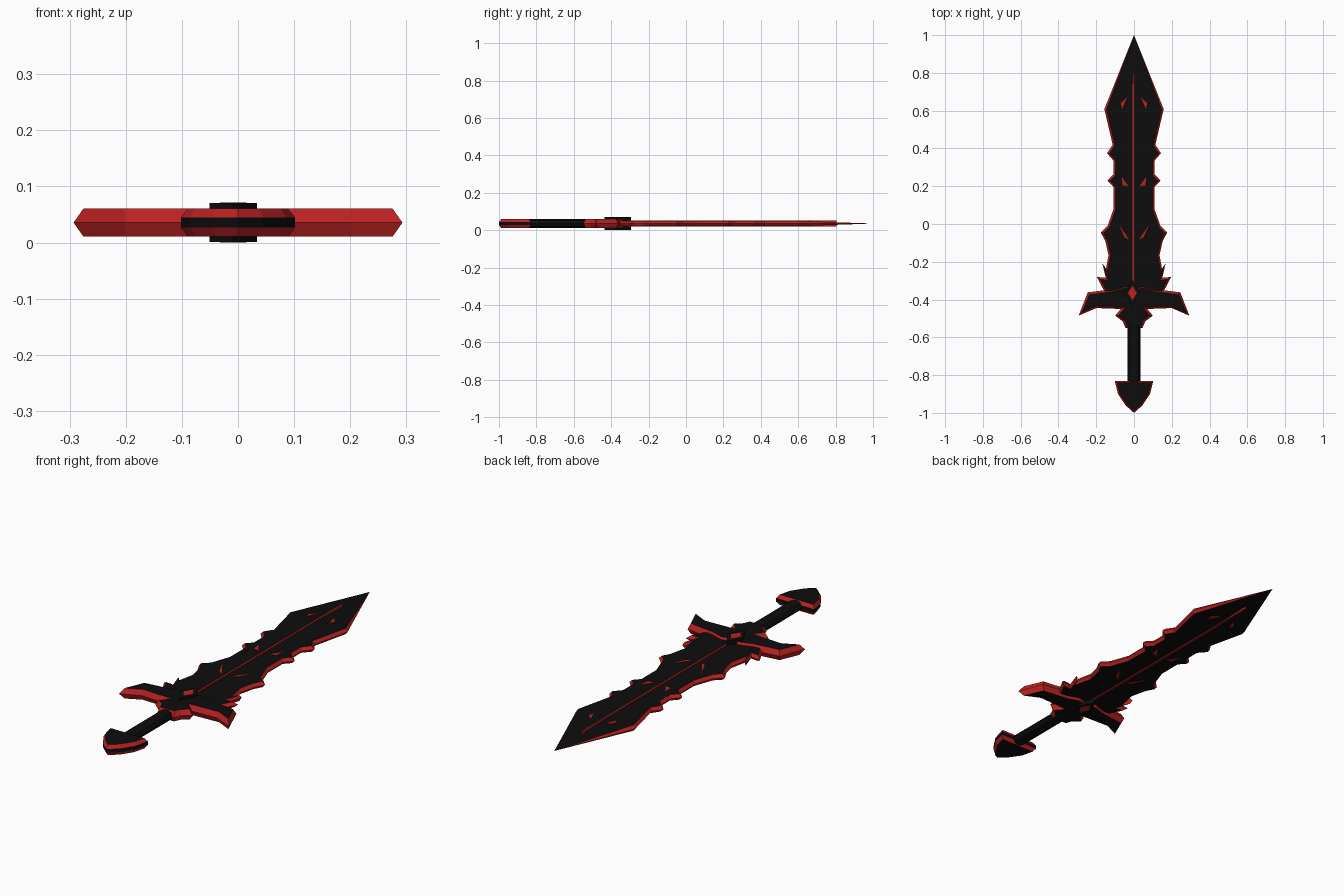
import bpy, bmesh
from mathutils import Vector

if "Cube" in bpy.data.objects:
    bpy.data.objects.remove(bpy.data.objects["Cube"])

MID = 0.0355  # height of the sword's middle plane


def material(name, rgb):
    m = bpy.data.materials.new(name)
    m.use_nodes = True
    m.diffuse_color = (*rgb, 1)
    m.node_tree.nodes["Principled BSDF"].inputs["Base Color"].default_value = (*rgb, 1)
    return m


BLACK = material("black", (0.004, 0.004, 0.004))
RED = material("red", (0.5, 0.016, 0.016))


def mirrored(half):
    """Close a right-hand half outline, listed from blade end to pommel end."""
    left = [(-x, y) for x, y in reversed(half) if x > 0]
    return list(reversed(half + left))


def inset_outline(pts, d, keep_y):
    """Move each corner inward along its mitre; corners past keep_y stay."""
    out = []
    for i, p in enumerate(pts):
        a, b, c = Vector(pts[i - 1]), Vector(p), Vector(pts[(i + 1) % len(pts)])
        e, f = (b - a).normalized(), (c - b).normalized()
        n, m = Vector((e.y, -e.x)), Vector((f.y, -f.x))
        out.append(b if b.y > keep_y else b - (n + m) * d / max(1 + n.dot(m), 0.4))
    return out


def slab(name, pts, half, inset=0.0, band=0.0, rim=RED, face=BLACK,
         z=MID, taper_from=None):
    """Flat plate with bevelled rim; the middle band and flats take the face colour."""
    bm = bmesh.new()
    keep = 0.95 if taper_from is not None else 9
    inner = inset_outline(pts, inset, keep)
    levels = [(-half, inner), (half, inner)]
    if inset:
        levels[1:1] = [(-band, pts), (band, pts)] if band else [(0, pts)]
    loops = [[bm.verts.new((p[0], p[1], h)) for p in ring] for h, ring in levels]
    n = len(pts)
    bm.faces.new(loops[0][::-1])
    bm.faces.new(loops[-1])
    for lo, hi in zip(loops, loops[1:]):
        for i in range(n):
            j = (i + 1) % n
            f = bm.faces.new((lo[i], lo[j], hi[j], hi[i]))
            f.material_index = 0 if band and lo is loops[1] else 1
    # Thin the point down to an edge
    if taper_from is not None:
        bmesh.ops.bisect_plane(bm, geom=bm.verts[:] + bm.edges[:] + bm.faces[:],
                               plane_co=(0, taper_from, 0), plane_no=(0, 1, 0))
        for v in bm.verts:
            if v.co.y > taper_from:
                v.co.z *= (1 - v.co.y) / (1 - taper_from)
        bmesh.ops.remove_doubles(bm, verts=bm.verts[:], dist=1e-5)
    bmesh.ops.recalc_face_normals(bm, faces=bm.faces[:])
    mesh = bpy.data.meshes.new(name)
    bm.to_mesh(mesh)
    bm.free()
    mesh.materials.append(face)
    mesh.materials.append(rim)
    ob = bpy.data.objects.new(name, mesh)
    ob.location.z = z
    bpy.context.collection.objects.link(ob)
    return ob


# Blade with notched edges and barbs at its root
blade = [(0, 1), (0.157, 0.608), (0.113, 0.42), (0.143, 0.375), (0.108, 0.335),
         (0.108, 0.265), (0.14, 0.23), (0.108, 0.195), (0.108, 0.08), (0.14, -0.01),
         (0.176, -0.045), (0.152, -0.09), (0.135, -0.165), (0.148, -0.235),
         (0.167, -0.21), (0.15, -0.285), (0.197, -0.28), (0.155, -0.36), (0.1, -0.4)]
slab("blade", mirrored(blade), 0.014, inset=0.011, taper_from=0.6)

# Ridge running down the middle of the blade
ridge = [(-0.009, -0.33), (0, -0.33), (0, 0.79), (-0.0045, 0.805), (-0.009, 0.79)]
slab("centre_ridge", ridge, 0.017, face=RED)

# Red marks on both faces of the blade
marks = [[(0.037, 0.67), (0.07, 0.64), (0.063, 0.61)],
         [(0.03, 0.2), (0.065, 0.25), (0.06, 0.205)],
         [(0.025, -0.085), (0.08, -0.005), (0.05, -0.07)]]
for i, tri in enumerate(marks):
    for side, sx in (("left", 1), ("right", -1)):
        for level, sz in (("top", 1), ("bottom", -1)):
            slab(f"blade_mark_{side}_{level}_{i + 1}", [(sx * x, y) for x, y in tri],
                 0.004, face=RED, z=MID + sz * 0.0112)

# Winged guard with a pointed collar
guard = [(0, -0.335), (0.05, -0.325), (0.11, -0.345), (0.245, -0.362),
         (0.293, -0.485), (0.2, -0.445), (0.07, -0.45), (0.1, -0.485),
         (0.06, -0.515), (0.045, -0.55), (0, -0.55)]
slab("guard", mirrored(guard), 0.025, inset=0.013)


# Diamond boss with a red gem on each face
def diamond(w, l):
    return [(-0.0085 + w * a, -0.365 + l * b) for a, b in ((1, 0), (0, 1), (-1, 0), (0, -1))]


slab("guard_boss", diamond(0.042, 0.07), 0.0345, rim=BLACK)
for level, sz in (("top", 1), ("bottom", -1)):
    slab(f"gem_{level}", diamond(0.024, 0.038), 0.002, face=RED, z=MID + sz * 0.0335)

# Eight-sided grip
bpy.ops.mesh.primitive_cylinder_add(vertices=8, radius=1, depth=0.34,
                                    location=(0, -0.69, MID), rotation=(1.5708, 0, 0))
grip = bpy.context.object
grip.name = "grip"
grip.scale = (0.035, 0.023, 1)
grip.data.materials.append(BLACK)

# Arrow-shaped pommel with a black band around the middle
pommel = [(0, -0.83), (0.102, -0.83), (0.085, -0.9), (0.045, -0.96), (0, -1)]
slab("pommel", mirrored(pommel), 0.025, inset=0.01, band=0.009)
